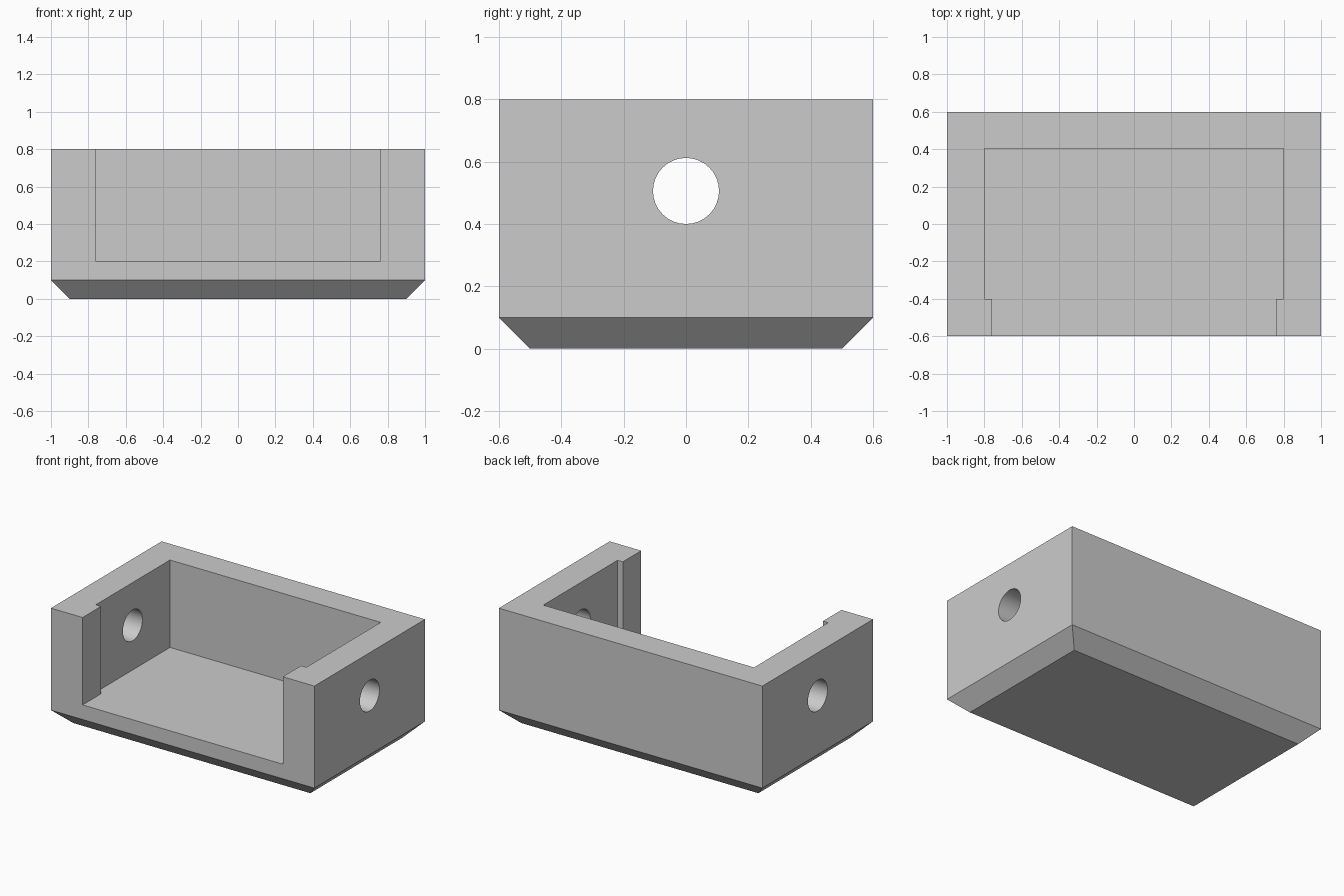
import bpy, bmesh, math
from mathutils import Matrix

if "Cube" in bpy.data.objects:
    bpy.data.objects.remove(bpy.data.objects["Cube"])

grey = bpy.data.materials.new("light grey")
grey.diffuse_color = (0.6, 0.6, 0.6, 1)
grey.use_nodes = True
grey.node_tree.nodes["Principled BSDF"].inputs["Base Color"].default_value = grey.diffuse_color


def add_object(name, bm):
    bmesh.ops.recalc_face_normals(bm, faces=bm.faces)
    mesh = bpy.data.meshes.new(name)
    bm.to_mesh(mesh)
    bm.free()
    mesh.materials.append(grey)
    obj = bpy.data.objects.new(name, mesh)
    bpy.context.collection.objects.link(obj)
    return obj


# Housing block: three stacked rectangles give the chamfered underside
bm = bmesh.new()
rings = []
for x, y, z in ((0.9, 0.5, 0), (1, 0.6, 0.1), (1, 0.6, 0.8)):
    rings.append([bm.verts.new((sx * x, sy * y, z))
                  for sx, sy in ((-1, -1), (1, -1), (1, 1), (-1, 1))])
for low, high in zip(rings, rings[1:]):
    for i in range(4):
        j = (i + 1) % 4
        bm.faces.new((low[i], low[j], high[j], high[i]))
bm.faces.new(rings[0][::-1])
bm.faces.new(rings[-1])
housing = add_object("housing", bm)

# Cavity, open at the top and through the narrower front opening
bm = bmesh.new()
half = [(0.76, -0.8), (0.76, -0.4), (0.8, -0.4), (0.8, 0.405)]
outline = half + [(-x, y) for x, y in reversed(half)]
base = bm.faces.new([bm.verts.new((x, y, 0.2)) for x, y in outline])
top = bmesh.ops.extrude_face_region(bm, geom=[base])["geom"]
bmesh.ops.translate(bm, vec=(0, 0, 1),
                    verts=[v for v in top if isinstance(v, bmesh.types.BMVert)])
cavity = add_object("cavity_cutter", bm)

# Round hole through both side walls
bm = bmesh.new()
bmesh.ops.create_cone(bm, cap_ends=True, segments=32, radius1=0.106, radius2=0.106,
                      depth=2.6, matrix=Matrix.Translation((0, 0, 0.506))
                      @ Matrix.Rotation(math.pi / 2, 4, 'Y'))
hole = add_object("side_hole_cutter", bm)

# Cut the housing, then discard the cutters
bpy.context.view_layer.objects.active = housing
housing.select_set(True)
for cutter in (cavity, hole):
    mod = housing.modifiers.new("cut", 'BOOLEAN')
    mod.operation = 'DIFFERENCE'
    mod.solver = 'EXACT'
    mod.object = cutter
    bpy.ops.object.modifier_apply(modifier=mod.name)
    bpy.data.objects.remove(cutter)

bpy.ops.object.shade_smooth_by_angle(angle=math.radians(30))
